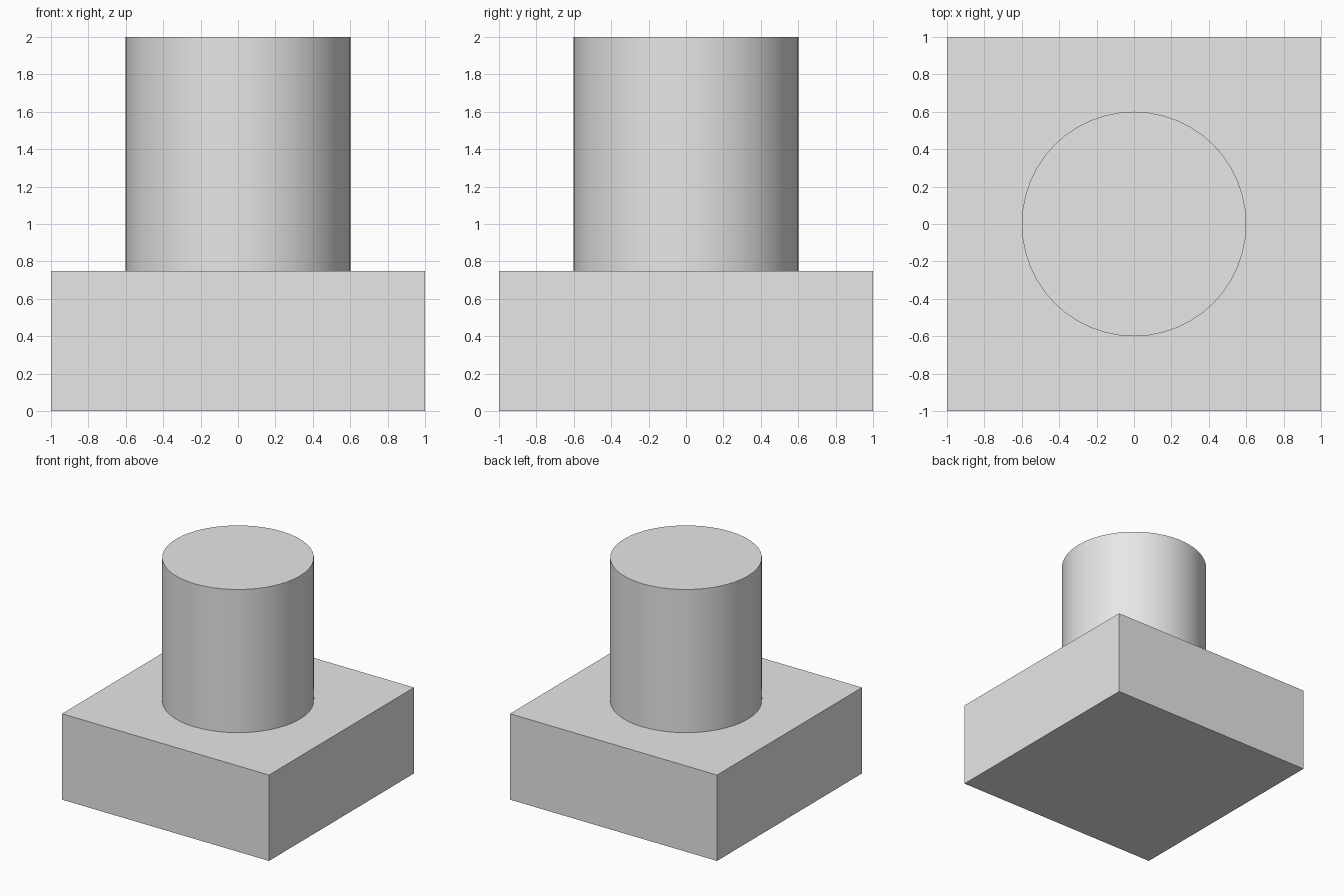
import bpy
import math

cube = bpy.data.objects.get("Cube")
if cube:
    bpy.data.objects.remove(cube, do_unlink=True)

BASE_HEIGHT = 0.75
TOTAL_HEIGHT = 2.0
RADIUS = 0.6
SINK = 0.01  # post reaches slightly into the base

# One plain grey for the whole model
grey = bpy.data.materials.new("plain grey")
grey.use_nodes = True
colour = (0.8, 0.8, 0.8, 1.0)
grey.diffuse_color = colour
grey.node_tree.nodes["Principled BSDF"].inputs["Base Color"].default_value = colour


def finish(name):
    obj = bpy.context.object
    obj.name = name
    obj.data.name = name
    obj.data.materials.append(grey)
    return obj


# Square base block
bpy.ops.mesh.primitive_cube_add(size=2, location=(0, 0, BASE_HEIGHT / 2))
base = finish("square_base")
base.scale.z = BASE_HEIGHT / 2
bpy.ops.object.transform_apply(location=False, rotation=False, scale=True)

# Round post standing on the base
bottom = BASE_HEIGHT - SINK
bpy.ops.mesh.primitive_cylinder_add(
    vertices=48, radius=RADIUS, depth=TOTAL_HEIGHT - bottom,
    location=(0, 0, (TOTAL_HEIGHT + bottom) / 2))
finish("round_post")
bpy.ops.object.shade_smooth_by_angle(angle=math.radians(30))
